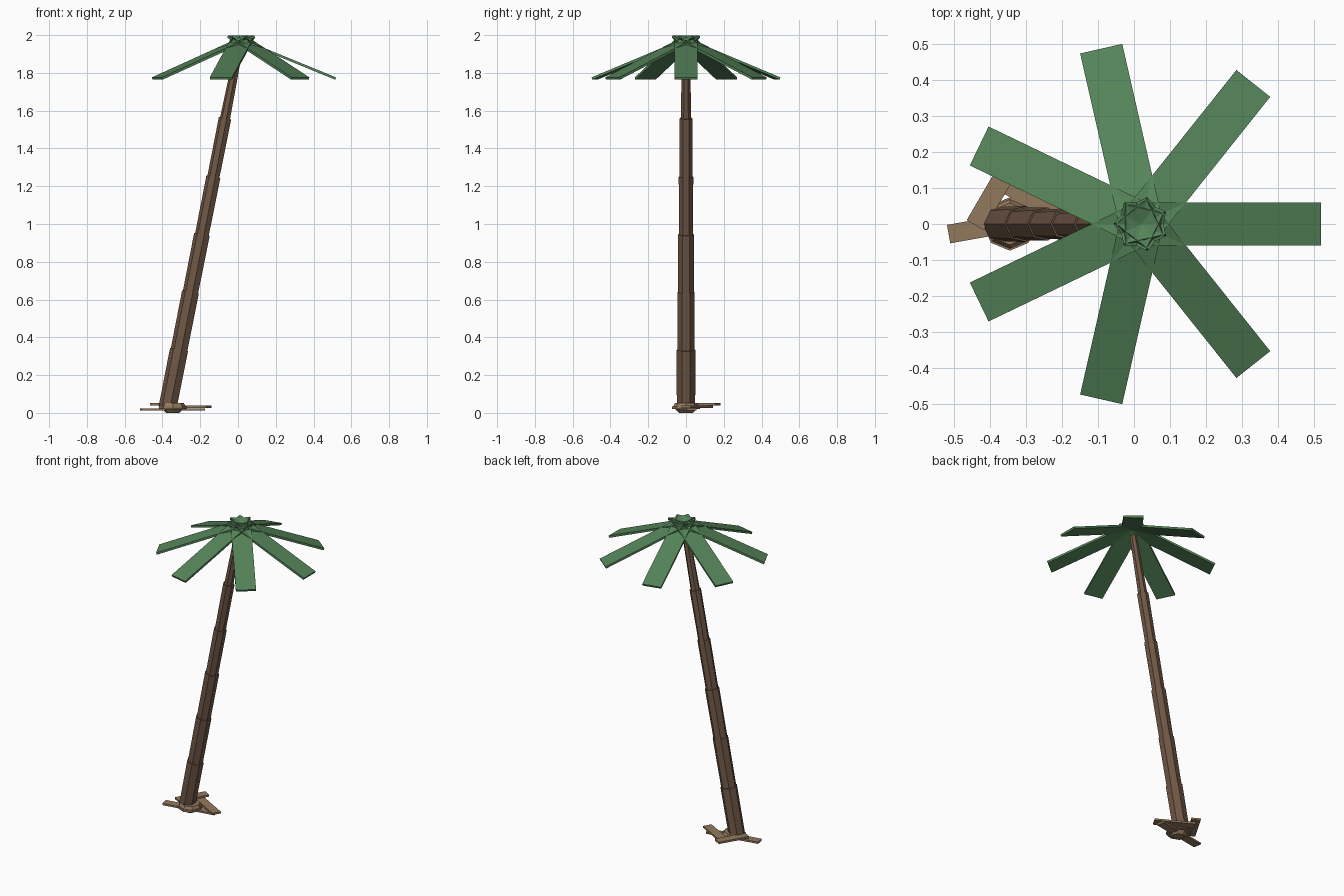
import bpy, bmesh, math
from mathutils import Vector, Matrix

if "Cube" in bpy.data.objects:
    bpy.data.objects.remove(bpy.data.objects["Cube"])


def material(name, rgb):
    m = bpy.data.materials.new(name)
    m.diffuse_color = (*rgb, 1)
    m.use_nodes = True
    m.node_tree.nodes["Principled BSDF"].inputs["Base Color"].default_value = m.diffuse_color
    return m


GREEN = material("leaf_green", (0.09, 0.23, 0.1))
BROWN = material("bark_brown", (0.16, 0.095, 0.06))
TAN = material("root_tan", (0.29, 0.19, 0.11))


def finish(bm, name, mat):
    bmesh.ops.recalc_face_normals(bm, faces=bm.faces)
    me = bpy.data.meshes.new(name)
    bm.to_mesh(me)
    bm.free()
    me.materials.append(mat)
    ob = bpy.data.objects.new(name, me)
    bpy.context.collection.objects.link(ob)
    return ob


def add_frustum(bm, a, b, r1, r2, sides, spin=0.0):
    a, b = Vector(a), Vector(b)
    tilt = (b - a).to_track_quat('Z', 'Y').to_matrix().to_4x4()
    # undo the roll of the tracking so a corner direction stays in world terms
    x_dir = tilt @ Vector((1, 0, 0))
    roll = -math.atan2(x_dir.y, x_dir.x)
    mat = Matrix.Translation((a + b) / 2) @ tilt @ Matrix.Rotation(roll + spin, 4, 'Z')
    bmesh.ops.create_cone(bm, cap_ends=True, segments=sides, radius1=r1, radius2=r2,
                          depth=(b - a).length, matrix=mat)


def plank(name, start, end, width, thick, mat):
    start, end = Vector(start), Vector(end)
    x = (end - start).normalized()
    y = Vector((0, 0, 1)).cross(x).normalized()
    z = x.cross(y)
    rot = Matrix((x, y, z)).transposed().to_4x4()
    size = Matrix.Diagonal(((end - start).length, width, thick, 1))
    bm = bmesh.new()
    bmesh.ops.create_cube(bm, size=1, matrix=Matrix.Translation((start + end) / 2) @ rot @ size)
    return finish(bm, name, mat)


# leaning trunk of stepped seven-sided segments
def axis(z):
    return (-0.37 + 0.198 * (z - 0.03), 0, z)


levels = [0.025, 0.335, 0.64, 0.945, 1.25, 1.56, 1.93]
radii = [0.050, 0.0465, 0.043, 0.0385, 0.034, 0.028]
bm = bmesh.new()
for i, r in enumerate(radii):
    top = r + 0.001 if i < 5 else 0.022
    add_frustum(bm, axis(levels[i]), axis(levels[i + 1]), r, top, 7, math.pi / 2)
finish(bm, "trunk", BROWN)

# crown of seven drooping fronds crossing at the centre
C = Vector((0.02, 0, 0))
for i in range(7):
    a = math.tau * i / 7
    d = Vector((math.cos(a), math.sin(a), 0))
    plank(f"frond_{i + 1}", C - d * 0.045 + Vector((0, 0, 1.992)),
          C + d * 0.497 + Vector((0, 0, 1.77)), 0.12, 0.013, GREEN)

# faceted collar at the foot of the trunk
bm = bmesh.new()
add_frustum(bm, (-0.345, 0, 0), (-0.345, 0, 0.02), 0.035, 0.055, 8)
add_frustum(bm, (-0.345, 0, 0.02), (-0.345, 0, 0.035), 0.074, 0.074, 8)
add_frustum(bm, (-0.345, 0, 0.035), (-0.345, 0, 0.052), 0.068, 0.058, 8)
finish(bm, "base_collar", TAN)

# flat root boards
plank("root_low", (-0.515, -0.028, 0.018), (-0.18, 0.031, 0.018), 0.052, 0.012, TAN)
plank("root_middle", (-0.37, 0.12, 0.033), (-0.155, 0.0, 0.033), 0.055, 0.012, TAN)
plank("root_high", (-0.441, -0.003, 0.046), (-0.341, 0.168, 0.046), 0.055, 0.012, TAN)
